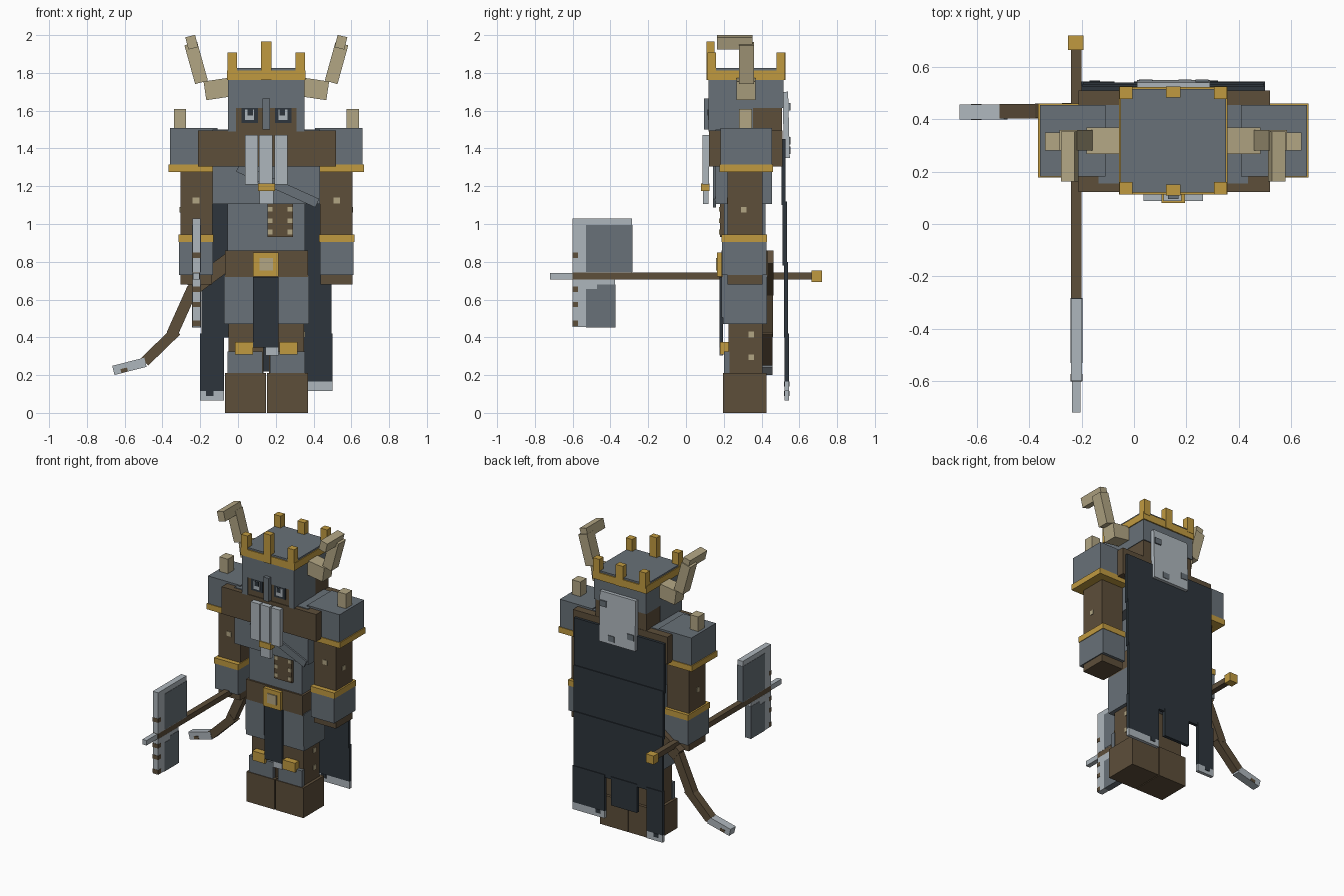
import bpy, math
from mathutils import Vector

CX = 0.15  # body centre line


def material(name, rgb):
    lin = [((c / 255 + 0.055) / 1.055) ** 2.4 for c in rgb]
    m = bpy.data.materials.new(name)
    m.diffuse_color = (*lin, 1)
    return m


STEEL = material("steel_grey", (104, 113, 120))
LEATHER = material("brown_leather", (93, 78, 58))
GOLD = material("gold", (192, 154, 64))
PALE = material("pale_grey", (174, 182, 188))
HORN = material("horn_tan", (178, 166, 132))
CLOTH = material("dark_cloth", (45, 53, 60))


def box(name, mat, x, y, z, mirror=False):
    """Axis-aligned box from (min, max) ranges, optionally repeated across the body centre."""
    bpy.ops.mesh.primitive_cube_add(size=1, location=[(a + b) / 2 for a, b in (x, y, z)])
    ob = bpy.context.object
    ob.name = name
    ob.scale = [b - a for a, b in (x, y, z)]
    ob.data.materials.append(mat)
    if mirror:
        box(name + "_mirrored", mat, (2 * CX - x[1], 2 * CX - x[0]), y, z)
    return ob


def bar(name, mat, p, q, width, y, mirror=False):
    """Box running from p to q in the xz plane, with a given y range."""
    d = Vector(q) - Vector(p)
    mid = (Vector(q) + Vector(p)) / 2
    bpy.ops.mesh.primitive_cube_add(size=1, location=(mid.x, sum(y) / 2, mid.y),
                                    rotation=(0, -math.atan2(d.y, d.x), 0))
    ob = bpy.context.object
    ob.name = name
    ob.scale = (d.length, y[1] - y[0], width)
    ob.data.materials.append(mat)
    if mirror:
        bar(name + "_mirrored", mat, (2 * CX - p[0], p[1]), (2 * CX - q[0], q[1]), width, y)


# Boots, legs, shin and knee guards
box("boot", LEATHER, (-0.07, 0.147), (0.195, 0.425), (0, 0.21), True)
box("leg", LEATHER, (-0.05, 0.135), (0.225, 0.405), (0.2, 0.5), True)
box("shin_guard", STEEL, (-0.055, 0.13), (0.2, 0.23), (0.21, 0.325), True)
box("knee_guard", GOLD, (-0.015, 0.08), (0.18, 0.226), (0.31, 0.375), True)
for z in (0.28, 0.4):
    box("leg_patch", HORN, (-0.054, -0.049), (0.33, 0.36), (z, z + 0.03), True)

# Hip armour, belt and buckle
box("hip_armour", STEEL, (-0.075, 0.375), (0.195, 0.43), (0.47, 0.73))
box("hip_plate", STEEL, (-0.075, 0.07), (0.188, 0.2), (0.505, 0.72), True)
box("belt", LEATHER, (-0.07, 0.37), (0.188, 0.435), (0.72, 0.86))
box("buckle", GOLD, (0.08, 0.215), (0.165, 0.19), (0.722, 0.85))
box("buckle_inset", HORN, (0.115, 0.185), (0.158, 0.166), (0.755, 0.82))
box("front_cloth", CLOTH, (0.08, 0.215), (0.178, 0.195), (0.345, 0.72))
box("front_cloth_fringe", PALE, (0.145, 0.215), (0.178, 0.195), (0.305, 0.345))

# Torso, chest, strap and pouch
box("waist", STEEL, (-0.055, 0.355), (0.2, 0.42), (0.84, 1.11))
box("chest", STEEL, (-0.135, 0.435), (0.155, 0.455), (1.105, 1.5))
bar("chest_strap", STEEL, (0.0, 1.3), (0.42, 1.11), 0.05, (0.143, 0.158))
box("pouch", LEATHER, (0.155, 0.29), (0.18, 0.21), (0.93, 1.105))
for i in range(3):
    for x in (0.157, 0.263):
        box("pouch_stud", HORN, (x, x + 0.025), (0.176, 0.181), (0.945 + i * 0.06, 0.97 + i * 0.06))

# Leather collar
box("collar", LEATHER, (-0.212, 0.52), (0.122, 0.51), (1.305, 1.495))

# Arms, bracers, shoulder armour
box("upper_arm", LEATHER, (-0.305, -0.135), (0.22, 0.405), (0.94, 1.3), True)
box("bracer", STEEL, (-0.312, -0.133), (0.19, 0.425), (0.73, 0.91), True)
box("bracer_trim", GOLD, (-0.316, -0.13), (0.187, 0.428), (0.905, 0.945), True)
box("hand", LEATHER, (-0.305, -0.137), (0.22, 0.405), (0.68, 0.735), True)
box("shoulder_armour", STEEL, (-0.36, -0.108), (0.182, 0.455), (1.31, 1.508), True)
box("shoulder_trim", GOLD, (-0.367, -0.103), (0.177, 0.46), (1.275, 1.315), True)
box("shoulder_stud", HORN, (-0.34, -0.275), (0.28, 0.35), (1.505, 1.61), True)
box("arm_patch", HORN, (-0.24, -0.205), (0.216, 0.221), (1.108, 1.14), True)
box("arm_side_patch", HORN, (-0.309, -0.304), (0.29, 0.32), (1.06, 1.09), True)

# Head: brown lower head, steel helmet, cheek guards
box("lower_head", LEATHER, (-0.048, 0.348), (0.127, 0.508), (1.49, 1.62))
box("helmet", STEEL, (-0.052, 0.352), (0.12, 0.515), (1.615, 1.825))
box("cheek_guard", STEEL, (-0.052, -0.01), (0.12, 0.355), (1.49, 1.62), True)
box("nose_guard", STEEL, (0.13, 0.17), (0.095, 0.128), (1.5, 1.665))
box("eye_socket", CLOTH, (0.018, 0.105), (0.12, 0.128), (1.535, 1.615), True)
box("eye", PALE, (0.038, 0.085), (0.116, 0.121), (1.55, 1.607), True)
box("pupil", CLOTH, (0.05, 0.08), (0.113, 0.117), (1.575, 1.607), True)

# Crown: four bands and six prongs
box("crown_side_band", GOLD, (-0.058, -0.045), (0.113, 0.523), (1.762, 1.813), True)
for y in (0.113, 0.508):
    box("crown_band", GOLD, (-0.055, 0.355), (y, y + 0.015), (1.762, 1.813))
box("crown_corner_front", GOLD, (-0.055, -0.005), (0.113, 0.16), (1.8, 1.908), True)
box("crown_corner_back", GOLD, (-0.055, -0.005), (0.478, 0.525), (1.8, 1.908), True)
box("crown_peak_front", GOLD, (0.122, 0.177), (0.108, 0.15), (1.762, 1.965))
box("crown_peak_back", GOLD, (0.122, 0.177), (0.483, 0.526), (1.762, 1.908))

# Horns in three segments
bar("horn_base", HORN, (-0.04, 1.725), (-0.175, 1.705), 0.1, (0.267, 0.368), True)
bar("horn_middle", HORN, (-0.193, 1.75), (-0.25, 1.955), 0.07, (0.28, 0.36), True)
bar("horn_tip", HORN, (-0.237, 1.93), (-0.253, 1.995), 0.053, (0.163, 0.353), True)

# Braided beard
for x in (0.037, 0.112, 0.193):
    box("beard_strand", PALE, (x, x + 0.07), (0.088, 0.123), (1.21, 1.47))
box("beard_ring", GOLD, (0.105, 0.195), (0.08, 0.125), (1.175, 1.215))
box("beard_tip", PALE, (0.113, 0.187), (0.09, 0.12), (1.107, 1.177))

# Hair hanging over the back, with dark patches
hair = box("back_hair", PALE, (0.012, 0.29), (0.515, 0.545), (1.35, 1.7))
hair.rotation_euler.x = math.radians(1.5)
for x, z in ((0.235, 1.6), (0.02, 1.42), (0.17, 1.37)):
    box("hair_patch", STEEL, (x, x + 0.05), (0.54, 0.552), (z, z + 0.04))

# Cape in overlapping panels with three tattered ends
for i, (top, bottom) in enumerate(((1.45, 1.1), (1.12, 0.78), (0.8, 0.4))):
    box("cape_panel", CLOTH, (-0.2 + i * 0.003, 0.5 - i * 0.003),
        (0.506 + i * 0.006, 0.528 + i * 0.006), (bottom, top))
for x, bottom, frayed in (((-0.2, -0.075), 0.065, True), ((0.0, 0.2), 0.22, False),
                          ((0.25, 0.5), 0.115, True)):
    hem = bottom + 0.05 if frayed else bottom
    box("cape_tatter", CLOTH, x, (0.522, 0.545), (hem, 0.42))
    if frayed:
        box("cape_hem", PALE, x, (0.522, 0.545), (bottom, hem))
        box("cape_hem_patch", CLOTH, (x[0] + 0.03, x[0] + 0.07), (0.519, 0.548), (hem - 0.025, hem))

# Tail in four segments
bar("tail_root", LEATHER, (-0.02, 0.825), (-0.25, 0.655), 0.085, (0.405, 0.462))
bar("tail_upper", LEATHER, (-0.24, 0.66), (-0.35, 0.415), 0.06, (0.405, 0.46))
bar("tail_lower", LEATHER, (-0.325, 0.435), (-0.495, 0.27), 0.055, (0.403, 0.458))
bar("tail_tip", PALE, (-0.66, 0.225), (-0.49, 0.268), 0.05, (0.4, 0.457))
bar("tail_tip_patch", LEATHER, (-0.62, 0.222), (-0.585, 0.23), 0.02, (0.398, 0.459))

# Battle axe: shaft, pommel, spike and blade halves
AX = (-0.24, -0.2)
box("axe_shaft", LEATHER, AX, (-0.6, 0.68), (0.705, 0.742))
box("axe_pommel", GOLD, (-0.253, -0.192), (0.665, 0.72), (0.693, 0.753))
box("axe_spike", PALE, (-0.237, -0.205), (-0.72, -0.598), (0.705, 0.74))
box("axe_blade_upper", PALE, (-0.241, -0.199), (-0.6, -0.285), (0.742, 1.03))
box("axe_blade_lower", PALE, (-0.241, -0.199), (-0.6, -0.375), (0.455, 0.705))
box("axe_face_upper", STEEL, (-0.243, -0.197), (-0.53, -0.283), (0.745, 0.995))
box("axe_face_lower", STEEL, (-0.243, -0.197), (-0.53, -0.373), (0.453, 0.655))
box("axe_face_step", STEEL, (-0.243, -0.197), (-0.47, -0.373), (0.655, 0.68))
for z in (0.82, 0.64, 0.56, 0.46):
    box("axe_edge_nick", LEATHER, (-0.243, -0.197), (-0.602, -0.573), (z, z + 0.028))
